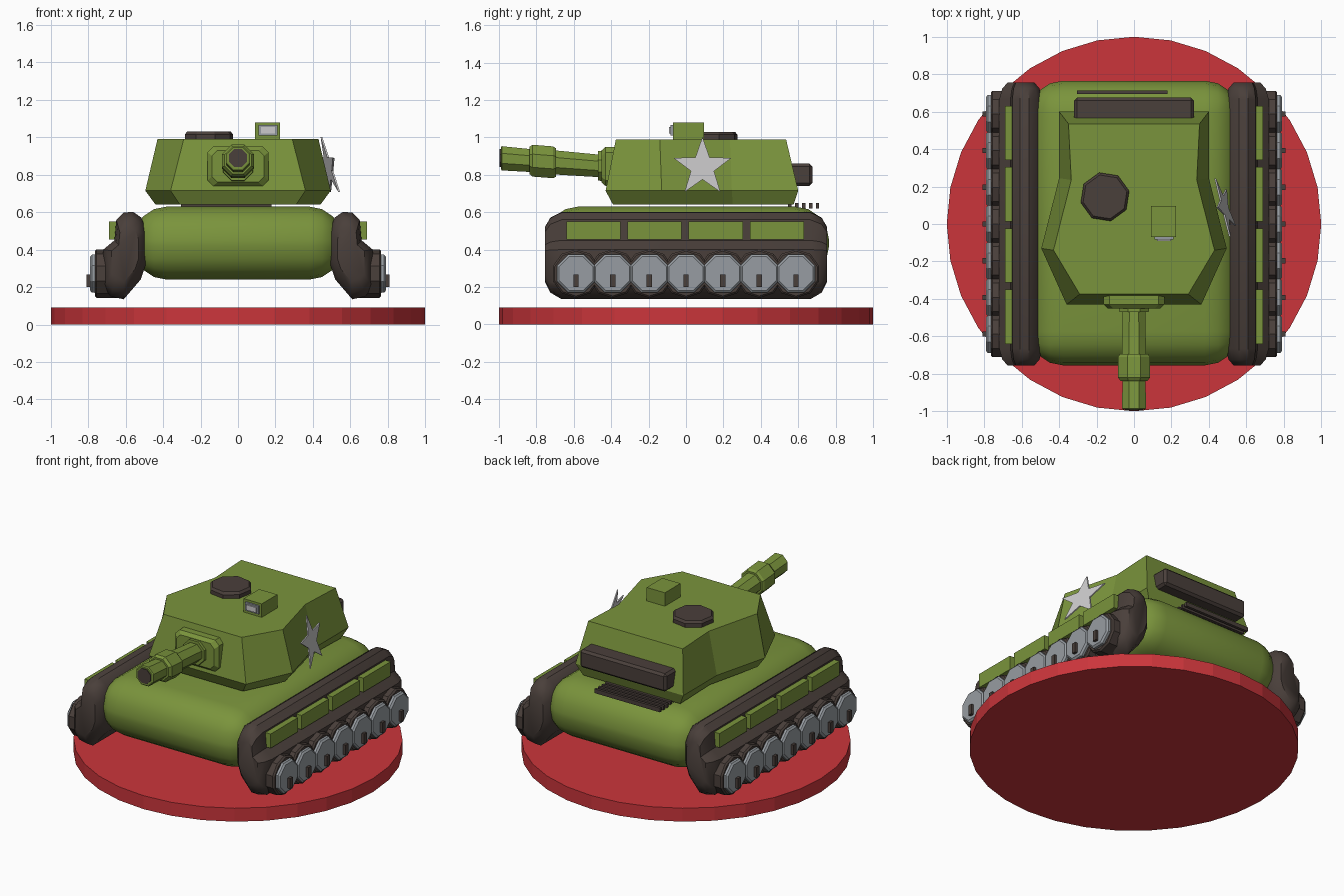
import bpy, bmesh
from math import sin, cos, pi, radians
from mathutils import Vector

cube = bpy.data.objects.get("Cube")
if cube:
    bpy.data.objects.remove(cube)


def material(name, rgb):
    m = bpy.data.materials.new(name)
    m.use_nodes = True
    m.diffuse_color = (*rgb, 1)
    m.node_tree.nodes["Principled BSDF"].inputs["Base Color"].default_value = (*rgb, 1)
    return m


GREEN = material("army green", (0.195, 0.295, 0.045))
DARK = material("dark brown", (0.068, 0.05, 0.043))
GREY = material("steel grey", (0.31, 0.335, 0.36))
RED = material("red", (0.6, 0.036, 0.044))
PALE = material("pale grey", (0.6, 0.59, 0.6))


def finish(bm, name, mat, smooth=None):
    bmesh.ops.recalc_face_normals(bm, faces=bm.faces)
    me = bpy.data.meshes.new(name)
    bm.to_mesh(me)
    bm.free()
    me.materials.append(mat)
    ob = bpy.data.objects.new(name, me)
    bpy.context.collection.objects.link(ob)
    if smooth:
        bpy.ops.object.select_all(action="DESELECT")
        ob.select_set(True)
        bpy.context.view_layer.objects.active = ob
        bpy.ops.object.shade_smooth_by_angle(angle=radians(smooth))
    return ob


def loft(name, rings, mat, smooth=None):
    """Skin a list of equal rings and cap both ends."""
    bm = bmesh.new()
    rows = [[bm.verts.new(p) for p in r] for r in rings]
    n = len(rows[0])
    for a, b in zip(rows, rows[1:]):
        for i in range(n):
            j = (i + 1) % n
            bm.faces.new((a[i], a[j], b[j], b[i]))
    bm.faces.new(rows[0])
    bm.faces.new(rows[-1])
    return finish(bm, name, mat, smooth)


def box(name, lo, hi, mat, bevel=0, segments=1, smooth=None):
    bm = bmesh.new()
    bmesh.ops.create_cube(bm, size=1)
    for v in bm.verts:
        v.co = [(a + b) / 2 + c * (b - a) for a, b, c in zip(lo, hi, v.co)]
    if bevel:
        bmesh.ops.bevel(bm, geom=bm.edges[:], offset=bevel, segments=segments,
                        profile=0.5, affect="EDGES")
    return finish(bm, name, mat, smooth)


def circle(n, r, turn=0.0):
    return [(r * cos(2 * pi * (i + turn) / n), r * sin(2 * pi * (i + turn) / n))
            for i in range(n)]


# Round base
loft("base_disc", [[(x, y, z) for x, y in circle(32, 1)] for z in (0, 0.09)], RED)

# Hull with large rounded edges
box("hull", (-0.56, -0.755, 0.24), (0.56, 0.765, 0.63), GREEN, 0.18, 4, 40)

# Turret: half outline mirrored, flared below and narrowing to the roof
def turret_ring(half, z):
    return [(x, y, z) for x, y in half] + [(-x, y, z) for x, y in reversed(half)]

loft("turret", [
    turret_ring([(0.31, -0.39), (0.44, -0.13), (0.35, 0.25), (0.36, 0.575)], 0.64),
    turret_ring([(0.36, -0.43), (0.495, -0.13), (0.4, 0.245), (0.4, 0.6)], 0.715),
    turret_ring([(0.29, -0.375), (0.43, -0.14), (0.335, 0.235), (0.35, 0.535)], 0.99),
], GREEN)

# Gun mantlet: cut-corner plate that tapers forward
def mantlet_ring(w, h, c, y):
    half = [(w - c, -h), (w, -h + c), (w, h - c), (w - c, h)]
    return [(x, y, 0.845 + z) for x, z in half + [(-x, z) for x, z in reversed(half)]]

loft("gun_mantlet", [mantlet_ring(0.162, 0.105, 0.03, -0.37),
                     mantlet_ring(0.162, 0.105, 0.03, -0.43),
                     mantlet_ring(0.14, 0.085, 0.03, -0.452)], GREEN)

# Gun, raised slightly towards the muzzle
def gun_part(name, stations, mat, n=8):
    loft(name, [[(x, y, 0.845 + (-0.43 - y) * 0.078 + z) for x, z in circle(n, r, 0.5)]
                for y, r in stations], mat)

gun_part("gun_collar", [(-0.4, 0.09), (-0.47, 0.085)], GREEN)
gun_part("gun_barrel", [(-0.4, 0.064), (-0.72, 0.07)], GREEN)
gun_part("gun_sleeve", [(-0.695, 0.082), (-0.71, 0.092), (-0.82, 0.092), (-0.838, 0.078)], GREEN)
gun_part("gun_muzzle", [(-0.82, 0.066), (-0.985, 0.07), (-0.99, 0.062)], GREEN)
gun_part("gun_bore", [(-0.98, 0.052), (-0.996, 0.052)], DARK)

# Roof hatch, periscope and rear stowage
loft("roof_hatch", [[(-0.155 + x, 0.145 + y, z) for x, y in circle(8, r, 0.3)]
                    for z, r in ((0.97, 0.133), (1.015, 0.133), (1.03, 0.12))], DARK)
box("periscope", (0.09, -0.07, 0.97), (0.225, 0.095, 1.08), GREEN)
box("periscope_frame", (0.11, -0.082, 1.01), (0.21, -0.06, 1.065), GREY)
box("periscope_glass", (0.122, -0.09, 1.02), (0.198, -0.07, 1.055), PALE)
box("rear_stowage_box", (-0.32, 0.54, 0.74), (0.32, 0.675, 0.86), DARK, 0.015)
for i in range(5):
    y = 0.555 + i * 0.037
    box(f"engine_grille_bar_{i + 1}", (-0.305, y - 0.009, 0.62), (0.18, y + 0.009, 0.648), DARK)

# Star plate beside the left of the turret, leaning with the armour
star = []
for i in range(10):
    r = 0.065 if i % 2 else 0.163
    a = pi / 2 + i * pi / 5
    star.append((r * cos(a), r * sin(a)))
loft("turret_star", [[(0.48 + d - 0.25 * y - 0.24 * z, 0.088 + y, 0.84 + z) for y, z in star]
                     for d in (0, 0.009)], PALE)

# Track section across x and z, shrunk towards the rounded ends
SECTION = [(0.52, 0.24), (0.61, 0.135), (0.68, 0.15), (0.72, 0.2), (0.72, 0.4),
           (0.66, 0.45), (0.65, 0.56), (0.61, 0.598), (0.56, 0.602), (0.515, 0.57),
           (0.49, 0.5), (0.49, 0.33)]
ENDS = [(-0.755, 0.62), (-0.725, 0.86), (-0.665, 1), (0.665, 1), (0.725, 0.86), (0.755, 0.62)]

for side, s in (("left", 1), ("right", -1)):
    loft(f"{side}_track", [[(s * (0.6 + (x - 0.6) * k), y, 0.385 + (z - 0.385) * k)
                            for x, z in SECTION] for y, k in ENDS], DARK, 35)

    # Side skirt boxes
    for i in range(4):
        y = -0.495 + i * 0.327
        box(f"{side}_skirt_{i + 1}", (min(s * 0.6, s * 0.69), y - 0.145, 0.455),
            (max(s * 0.6, s * 0.69), y + 0.145, 0.55), GREEN)

    # Road wheels: dark tyre, grey disc and small hub lug
    for i in range(7):
        y = (i - 3) * 0.196
        for part, n, stations, mat in (
                ("tyre", 10, ((0.62, 0.13), (0.755, 0.13), (0.765, 0.12)), DARK),
                ("disc", 8, ((0.74, 0.112), (0.78, 0.11), (0.79, 0.098)), GREY)):
            loft(f"{side}_wheel_{part}_{i + 1}",
                 [[(s * x, y + u, 0.272 + v) for u, v in circle(n, r, 0.5)]
                  for x, r in stations], mat)
        box(f"{side}_wheel_lug_{i + 1}", (min(s * 0.77, s * 0.808), y - 0.014, 0.2),
            (max(s * 0.77, s * 0.808), y + 0.014, 0.268), DARK)
